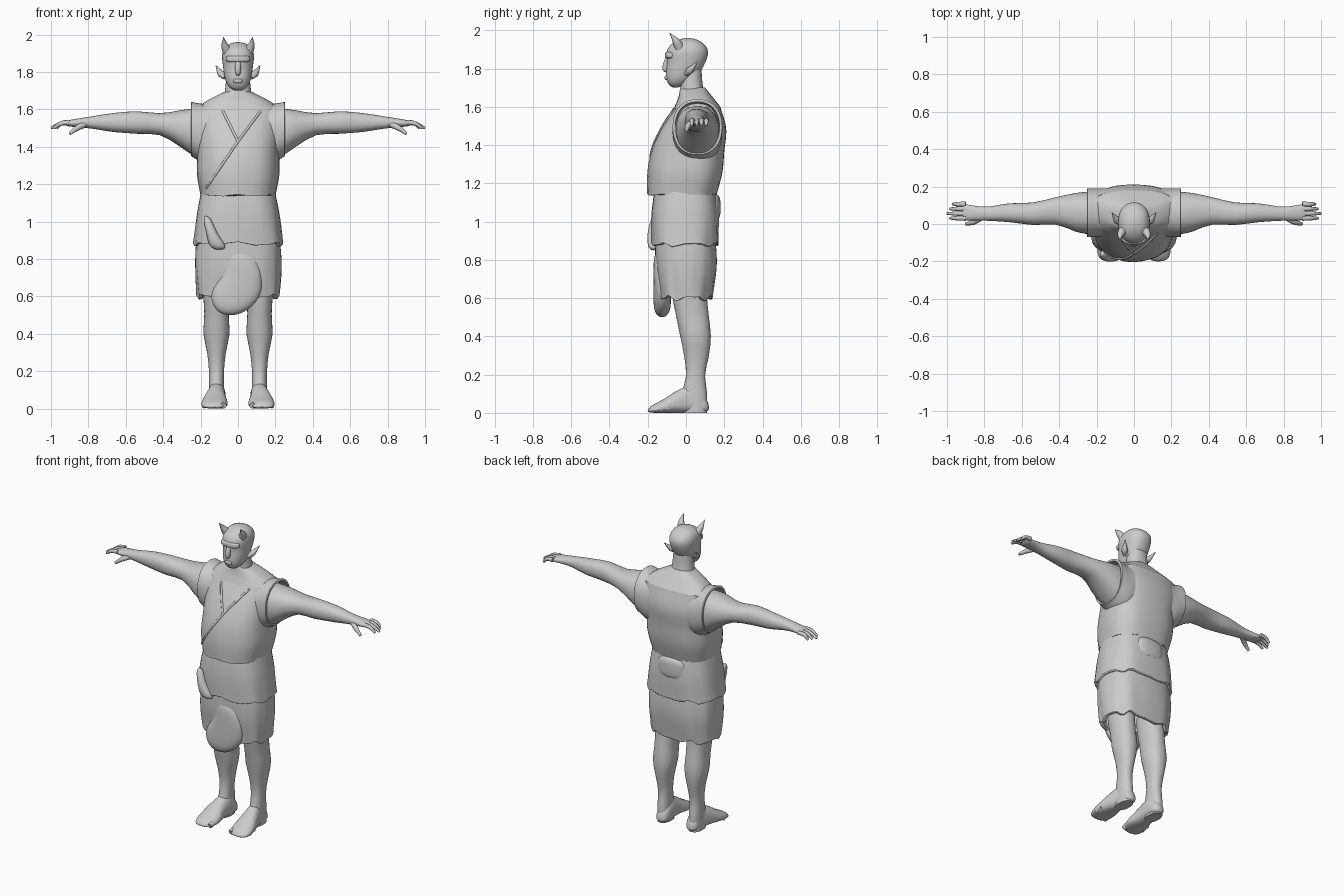
import bpy, bmesh
from math import sin, cos, pi
from mathutils import Vector
from mathutils.bvhtree import BVHTree

if "Cube" in bpy.data.objects:
    bpy.data.objects.remove(bpy.data.objects["Cube"])

grey = bpy.data.materials.new("plain grey")
grey.use_nodes = True
grey.diffuse_color = (0.6, 0.6, 0.6, 1)
grey.node_tree.nodes["Principled BSDF"].inputs["Base Color"].default_value = grey.diffuse_color


def spline(values, t):
    """Smooth value at t along evenly spaced values; a single number stays constant."""
    if not isinstance(values, tuple):
        return values
    last = len(values) - 1
    k = min(int(t * last), last - 1)
    f = t * last - k
    b, c = values[k], values[k + 1]
    before = (c - values[k - 1]) / 2 if k > 0 else c - b
    after = (values[k + 2] - b) / 2 if k + 2 <= last else c - b
    return b + f * (before + f * (3 * (c - b) - 2 * before - after + f * (before + after - 2 * (c - b))))


def signed_power(value, exponent):
    return abs(value) ** exponent * (1 if value >= 0 else -1)


def finish(ob, mirror):
    bpy.ops.object.select_all(action='DESELECT')
    ob.select_set(True)
    bpy.context.view_layer.objects.active = ob
    if ob.type == 'CURVE':
        bpy.ops.object.convert(target='MESH')
        ob = bpy.context.object
    bpy.ops.object.shade_smooth_by_angle(angle=1)
    if mirror:
        ob.modifiers.new("mirror", 'MIRROR')
    return ob


def loft(name, start, end, half, low, high, centre=0, axis='z', square=0.9, middle=0.5,
         rounding=0, fold=0, ragged=0, shell=0, mirror=False, steps=20, sides=40):
    """Skin oval rings along an axis. Sizes follow splines; rounding domes the ends,
    fold ripples cloth, ragged tears the first rim and shell leaves the ends open."""
    bm = bmesh.new()
    loops = []
    for k in range(steps + 1):
        t = (1 - cos(pi * k / steps)) / 2
        dome = max(1 - abs(2 * t - 1) ** rounding, 0.002) ** 0.5 if rounding else 1
        lo, hi = spline(low, t), spline(high, t)
        core = lo + (hi - lo) * middle
        loop = []
        for i in range(sides):
            a = 2 * pi * i / sides
            ripple = sin(7 * a + 3 * t) + 0.6 * sin(12 * a + 2)
            size = dome * (1 + fold * (1 - t) * ripple)
            rise = signed_power(sin(a), square)
            u = spline(centre, t) + size * spline(half, t) * signed_power(cos(a), square)
            v = core + size * rise * (hi - core if rise > 0 else core - lo)
            w = start + (end - start) * t + ragged * (1 - t) ** 4 * ripple
            loop.append(bm.verts.new({'z': (u, v, w), 'x': (w, u, v), 'y': (u, w, v)}[axis]))
        loops.append(loop)
    for a, b in zip(loops, loops[1:]):
        for i in range(sides):
            j = (i + 1) % sides
            bm.faces.new((a[i], a[j], b[j], b[i]))
    if not shell:
        bm.faces.new(loops[0])
        bm.faces.new(loops[-1])
    bmesh.ops.recalc_face_normals(bm, faces=bm.faces)
    mesh = bpy.data.meshes.new(name)
    bm.to_mesh(mesh)
    bm.free()
    mesh.materials.append(grey)
    ob = bpy.data.objects.new(name, mesh)
    bpy.context.collection.objects.link(ob)
    if shell:
        ob.modifiers.new("cloth", 'SOLIDIFY').thickness = shell
    return finish(ob, mirror)


def tube(name, points, radii, mirror=True):
    """Round strand through a few points, its thickness following a spline."""
    curve = bpy.data.curves.new(name, 'CURVE')
    curve.dimensions = '3D'
    curve.bevel_depth = 1
    curve.bevel_resolution = 2
    curve.resolution_u = 5
    curve.use_fill_caps = True
    knots = curve.splines.new('BEZIER').bezier_points
    knots.add(len(points) - 1)
    for k, (knot, point) in enumerate(zip(knots, points)):
        knot.co = point
        knot.radius = spline(radii, k / (len(points) - 1))
        knot.handle_left_type = knot.handle_right_type = 'AUTO'
    curve.materials.append(grey)
    ob = bpy.data.objects.new(name, curve)
    bpy.context.collection.objects.link(ob)
    return finish(ob, mirror)


# Shirt, blousing over the waist, with sloping shoulders and torn sleeve openings
shirt = loft("shirt", 1.14, 1.6, half=(.2, .22, .22, .23, .23), low=(-.2, -.2, -.18, -.13, -.06),
             high=(.16, .19, .2, .21, .18), square=0.8, middle=0.6, fold=0.01, ragged=0.004)
loft("shoulders", 1.6, 1.7, half=(.23, .16, .06), low=(-.06, -.04, -.03), high=(.18, .14, .1),
     square=0.8, middle=0.6)
loft("sleeve", .1, .25, axis='x', centre=.06, half=.13, low=(1.33, 1.31, 1.35), high=(1.65, 1.63, 1.64),
     shell=0.015, mirror=True)

# Skirt in two tiers, open below, and the bundle tied behind
loft("skirt_upper", .88, 1.2, half=(.24, .22, .19), low=(-.18, -.18, -.16), high=(.17, .17, .15),
     square=0.75, fold=0.012, ragged=0.008, shell=0.03)
loft("skirt_lower", .6, .95, half=(.22, .23, .22), low=(-.14, -.16, -.16), high=(.14, .16, .15),
     square=0.75, fold=0.02, ragged=0.01, shell=0.02, sides=64)
loft("back_bundle", 1, 1.15, half=.1, low=.1, high=.18, rounding=4)

# Loose cloth hanging at the front
loft("hanging_cloth", .5, .85, centre=(-.04, -.01, .02, 0), half=(.09, .13, .1, .08),
     low=-.17, high=(-.08, -.08, -.1, -.1), rounding=6)
loft("side_flap", .85, 1.03, centre=(-.1, -.14, -.17), half=(.05, .03, .02),
     low=(-.2, -.2, -.18), high=-.14, rounding=6)

# Neck, head and face
loft("neck", 1.6, 1.8, half=(.09, .07, .06), low=-.03, high=(.12, .09, .08))
loft("head", 1.7, 1.96, half=(.05, .07, .08, .085, .07), low=(-.1, -.105, -.1, -.1, -.06),
     high=(-.01, .06, .1, .115, .08), rounding=7)
loft("nose", 1.78, 1.87, half=.015, low=(-.125, -.12, -.1), high=-.08, rounding=4, sides=16)
loft("brow", 1.85, 1.89, half=.065, low=-.11, high=-.05, rounding=4)
loft("lips", 1.74, 1.765, half=.025, low=-.112, high=-.08, rounding=4, sides=16)
tube("ear", [(.07, 0, 1.77), (.09, .02, 1.79), (.118, .06, 1.835)], (.012, .02, .002))
tube("horn", [(.05, -.03, 1.9), (.07, -.05, 1.94), (.077, -.085, 1.985)], (.03, .02, .002))

# Legs and bare feet
loft("leg", 0, .7, centre=.115, half=(.04, .04, .04, .05, .07, .065, .07, .07),
     low=(-.02, -.02, 0, -.01, -.03, -.05, -.07, -.08), high=(.11, .11, .1, .12, .13, .12, .11, .11),
     mirror=True)
loft("foot", -.2, .12, axis='y', centre=(.13, .125, .12, .11, .11), half=(.06, .07, .055, .045, .04),
     low=0, high=(.03, .07, .12, .14, .07), middle=0.35, rounding=12, mirror=True)
for i in range(5):
    x, y, r = .077 + .026 * i, .003 * i * i - .185, .016 - .0015 * i
    tube("toe", [(x, y + .05, .024), (x, y + .02, .022), (x, y, r)], r)

# Arms and hands
loft("arm", .15, .93, axis='x', centre=(.06, .06, .07, .055, .06, .055, .065),
     half=(.11, .11, .075, .06, .05, .037, .047), low=(1.29, 1.38, 1.46, 1.47, 1.48, 1.5, 1.51),
     high=(1.61, 1.6, 1.58, 1.59, 1.58, 1.56, 1.54), rounding=30, mirror=True)
for i in range(4):
    y, tip = .106 - .025 * i, 1 - .015 * abs(i - 2)
    tube("finger", [(.9, y, 1.53), (.945, y, 1.525), (tip, y, 1.5)], (.014, .012, .007))
tube("thumb", [(.82, .035, 1.52), (.86, .01, 1.5), (.9, 0, 1.47)], (.018, .015, .008))

# Raised edges of the wrapped collar, laid onto the shirt
bpy.context.view_layer.update()
surface = BVHTree.FromObject(shirt, bpy.context.evaluated_depsgraph_get())


def seam(name, top, bottom, count=12):
    spots = [Vector(top).lerp(Vector(bottom), k / count) for k in range(count + 1)]
    hits = [surface.ray_cast(Vector((s.x, -1, s.y)), Vector((0, 1, 0)))[0] for s in spots]
    tube(name, [h for h in hits if h], 0.007, mirror=False)


seam("left_lapel", (.12, 1.59), (0, 1.43))
seam("right_lapel", (-.08, 1.59), (0, 1.43))
seam("wrap_edge", (0, 1.43), (-.17, 1.18))
